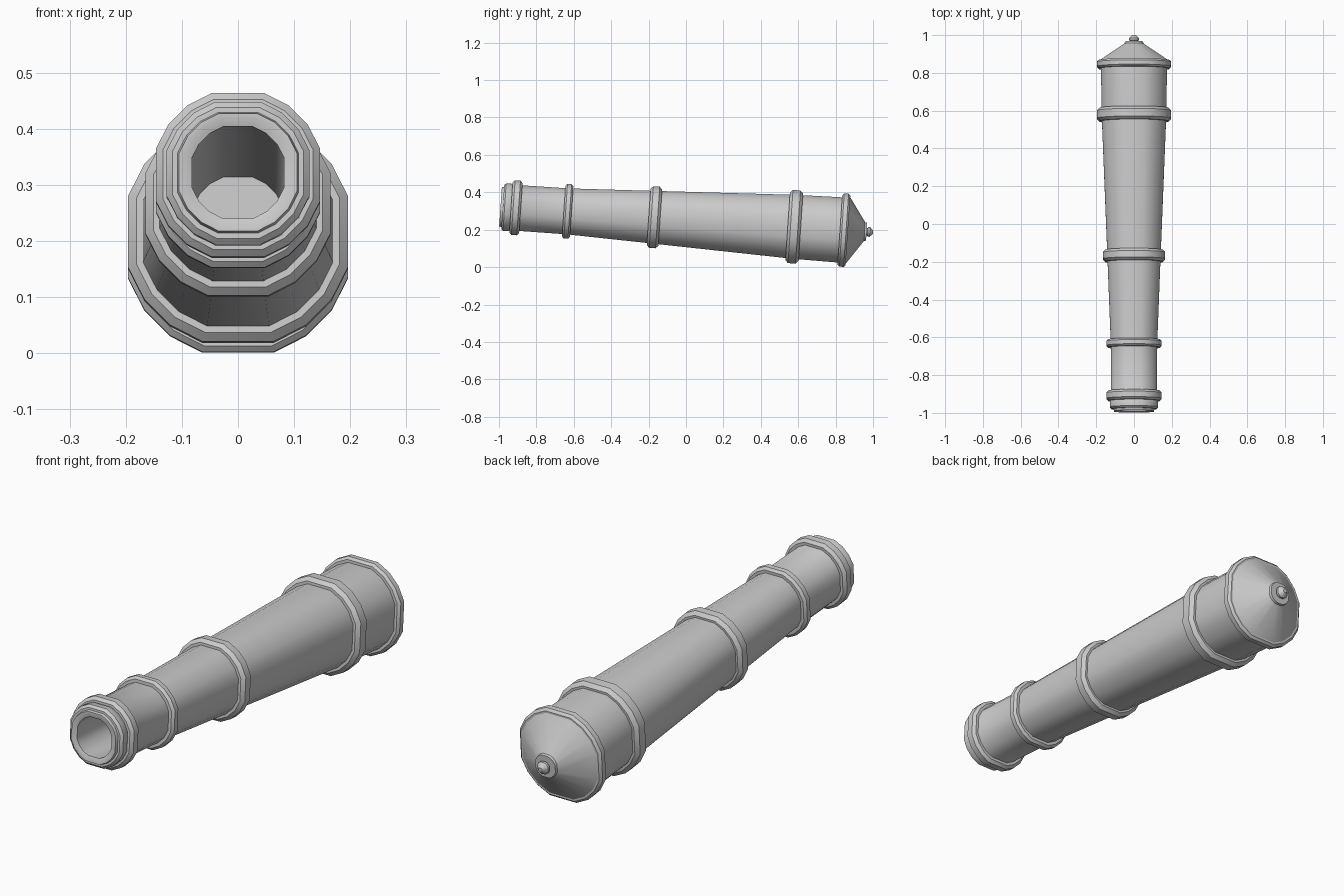
import bpy, bmesh, math
from mathutils import Matrix

if "Cube" in bpy.data.objects:
    bpy.data.objects.remove(bpy.data.objects["Cube"])

# Barrel axis: tilted so the muzzle points slightly upward
TILT = Matrix.Translation((0, 0, 0.255)) @ Matrix.Rotation(math.radians(-3.9), 4, 'X')
# 16-sided section: a 20-gon without its four cardinal corners
ANGLES = [math.radians(18 * k) for k in range(20) if k % 5]
TO_CORNER = 1 / math.cos(math.radians(18))


def lathe(name, profile, cap_start=False, cap_end=False):
    """Spin (position along axis, half width) pairs around the barrel axis."""
    bm = bmesh.new()
    loops = []
    for s, half in profile:
        r = half * TO_CORNER
        loops.append([bm.verts.new((r * math.cos(a), s, r * math.sin(a))) for a in ANGLES])
    n = len(ANGLES)
    for a, b in zip(loops, loops[1:]):
        for i in range(n):
            j = (i + 1) % n
            bm.faces.new((a[i], b[i], b[j], a[j]))
    if cap_start:
        bm.faces.new(loops[0])
    if cap_end:
        bm.faces.new(loops[-1][::-1])
    bm.transform(TILT)
    bm.normal_update()
    mesh = bpy.data.meshes.new(name)
    bm.to_mesh(mesh)
    bm.free()
    obj = bpy.data.objects.new(name, mesh)
    bpy.context.collection.objects.link(obj)
    bpy.ops.object.select_all(action='DESELECT')
    obj.select_set(True)
    bpy.context.view_layer.objects.active = obj
    bpy.ops.object.shade_smooth_by_angle(angle=math.radians(30))
    return obj


def band(name, start, end, base, top, chamfer):
    """Raised reinforcing ring with chamfered shoulders."""
    lathe(name, [(start, base - 0.006), (start, top - chamfer), (start + chamfer, top),
                 (end - chamfer, top), (end, top - chamfer), (end, base - 0.006)])


# Barrel: bore, stepped muzzle, tapering body
lathe("barrel", [
    (0.30, 0.080), (-0.988, 0.082), (-0.994, 0.098),
    (-0.994, 0.105), (-0.982, 0.108), (-0.982, 0.117),
    (-0.972, 0.127), (-0.945, 0.127), (-0.935, 0.122),
    (-0.63, 0.123), (-0.17, 0.141), (0.58, 0.171), (0.85, 0.175)],
    cap_start=True)

# Reinforcing rings
band("muzzle_ring", -0.938, -0.885, 0.122, 0.146, 0.012)
band("chase_ring", -0.655, -0.613, 0.123, 0.146, 0.010)
band("middle_ring", -0.200, -0.138, 0.141, 0.165, 0.014)
band("rear_ring", 0.545, 0.615, 0.170, 0.196, 0.015)
band("breech_ring", 0.825, 0.868, 0.174, 0.196, 0.010)

# Conical breech end
lathe("breech_cone", [(0.860, 0.180), (0.868, 0.178), (0.957, 0.050),
                      (0.968, 0.048), (0.968, 0.018)])

# Knob at the tail
lathe("tail_knob", [(0.962, 0.018), (0.972, 0.020), (0.975, 0.026),
                    (0.985, 0.026), (1.002, 0.009)], cap_end=True)
